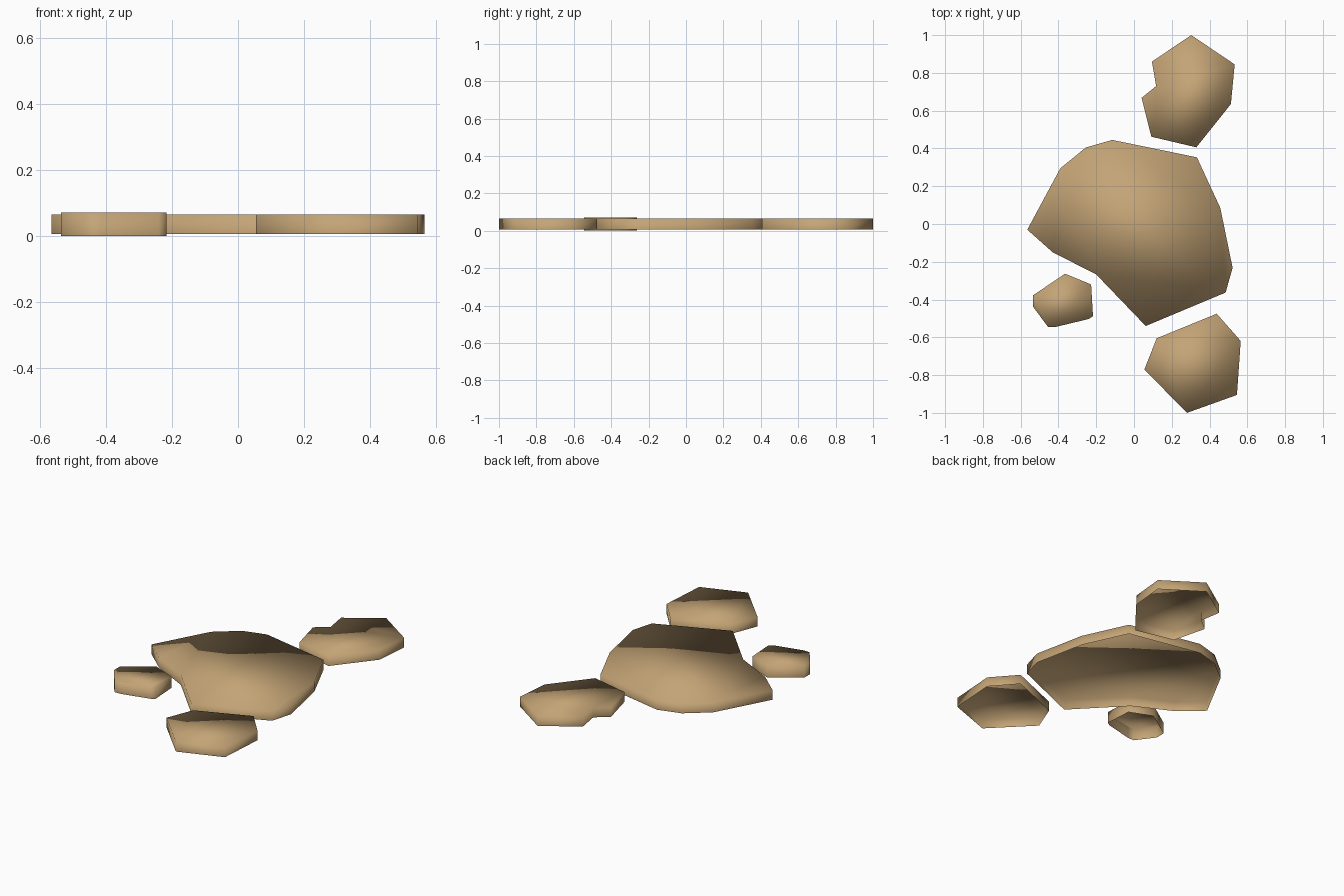
import bpy, bmesh

if "Cube" in bpy.data.objects:
    bpy.data.objects.remove(bpy.data.objects["Cube"])

stone_tan = bpy.data.materials.new("stone tan")
stone_tan.diffuse_color = (0.55, 0.37, 0.18, 1)
stone_tan.use_nodes = True
stone_tan.node_tree.nodes["Principled BSDF"].inputs["Base Color"].default_value = stone_tan.diffuse_color


def slab(name, outline, z0, z1):
    """Raise a top-view outline into a smooth-shaded slab with an open underside."""
    bm = bmesh.new()
    base = bm.faces.new([bm.verts.new((x, y, z0)) for x, y in outline])
    new = bmesh.ops.extrude_face_region(bm, geom=[base], use_keep_orig=True)
    for v in new["geom"]:
        if isinstance(v, bmesh.types.BMVert):
            v.co.z = z1
    bmesh.ops.recalc_face_normals(bm, faces=bm.faces[:])
    under = [f for f in bm.faces if f.normal.z < -0.5]
    bmesh.ops.delete(bm, geom=under, context="FACES_ONLY")
    for f in bm.faces:
        f.smooth = True
    me = bpy.data.meshes.new(name)
    bm.to_mesh(me)
    bm.free()
    me.materials.append(stone_tan)
    ob = bpy.data.objects.new(name, me)
    bpy.context.collection.objects.link(ob)


# Large centre stone
slab("large_stone", [
    (-0.565, -0.03), (-0.43, -0.15), (-0.20, -0.267), (0.062, -0.54),
    (0.485, -0.363), (0.522, -0.232), (0.457, 0.085), (0.333, 0.353),
    (-0.115, 0.445), (-0.255, 0.405), (-0.39, 0.295)], 0.006, 0.065)

# Back stone with a notch on its left
slab("back_stone", [
    (0.303, 1.0), (0.095, 0.86), (0.117, 0.73), (0.04, 0.668),
    (0.092, 0.462), (0.33, 0.406), (0.513, 0.635), (0.533, 0.845)], 0.006, 0.065)

# Front stone
slab("front_stone", [
    (0.438, -0.475), (0.12, -0.605), (0.055, -0.77), (0.28, -1.0),
    (0.545, -0.905), (0.565, -0.619)], 0.006, 0.065)

# Small, slightly thicker stone
slab("small_stone", [
    (-0.365, -0.263), (-0.535, -0.378), (-0.535, -0.437), (-0.455, -0.545),
    (-0.415, -0.545), (-0.24, -0.503), (-0.217, -0.488), (-0.227, -0.32)], 0.0, 0.071)
